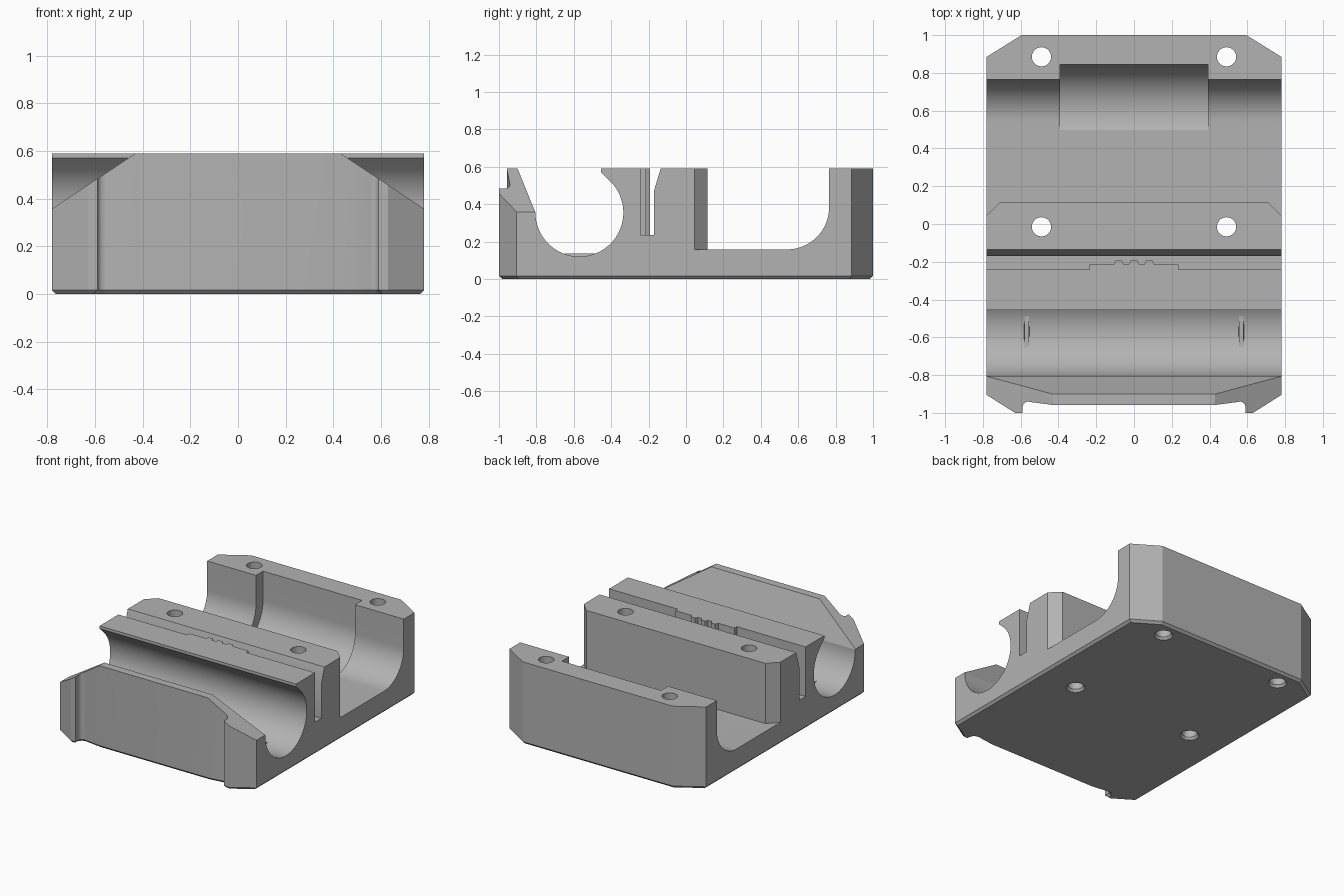
import bpy, bmesh
from math import sin, cos, radians

cube = bpy.data.objects.get("Cube")
if cube:
    bpy.data.objects.remove(cube, do_unlink=True)

TOP = 0.59    # block height
HALF = 0.78   # half width
OVER = 0.75   # cutters reach above the block

grey = bpy.data.materials.new("grey plastic")
grey.use_nodes = True
GREY = (0.45, 0.45, 0.45, 1)
grey.diffuse_color = GREY
grey.node_tree.nodes["Principled BSDF"].inputs["Base Color"].default_value = GREY


def arc(cu, cv, r, start, end, steps):
    angles = [radians(start + (end - start) * i / steps) for i in range(steps + 1)]
    return [(cu + r * cos(a), cv + r * sin(a)) for a in angles]


def prism(name, points, axis, lo, hi, bottom_bevel=0):
    """Extrude a profile along x (points y,z), y (points x,z) or z (points x,y)."""
    place = {"x": lambda u, v, w: (w, u, v),
             "y": lambda u, v, w: (u, w, v),
             "z": lambda u, v, w: (u, v, w)}[axis]
    bm = bmesh.new()
    face = bm.faces.new([bm.verts.new(place(u, v, lo)) for u, v in points])
    rim = list(face.edges)
    new = bmesh.ops.extrude_face_region(bm, geom=[face], use_keep_orig=True)["geom"]
    bmesh.ops.translate(bm, verts=[g for g in new if isinstance(g, bmesh.types.BMVert)],
                        vec=place(0, 0, hi - lo))
    bmesh.ops.recalc_face_normals(bm, faces=bm.faces[:])
    if bottom_bevel:
        bmesh.ops.bevel(bm, geom=rim, offset=bottom_bevel, segments=1, affect="EDGES")
    mesh = bpy.data.meshes.new(name)
    bm.to_mesh(mesh)
    bm.free()
    mesh.materials.append(grey)
    obj = bpy.data.objects.new(name, mesh)
    bpy.context.collection.objects.link(obj)
    return obj


def mirrored(points):
    return points + [(-u, v) for u, v in reversed(points)]


def combine(target, tool, operation="DIFFERENCE"):
    tool.hide_render = True
    mod = target.modifiers.new(tool.name, "BOOLEAN")
    mod.operation = operation
    mod.solver = "EXACT"
    mod.object = tool
    bpy.context.view_layer.objects.active = target
    bpy.ops.object.modifier_apply(modifier=mod.name)
    bpy.data.objects.remove(tool, do_unlink=True)


# Main block: chamfered back corners, two front ears beside a shallow recess
right_half = [(0.43, -0.958), (0.545, -0.943)]
right_half += arc(0.56, -0.97, 0.03, 90, 0, 5)
right_half += [(0.59, -1.0), (0.63, -1.0), (HALF, -0.905), (HALF, 0.885), (0.595, 1.0)]
body = prism("carriage_block", mirrored(right_half), "z", 0, TOP, bottom_bevel=0.017)

# Round rod channel with a sloped front wall and overhanging back lip
channel = [(-0.965, OVER)] + arc(-0.57, 0.355, 0.235, 180, 405, 60)
channel += [(-0.455, 0.57), (-0.455, OVER)]
combine(body, prism("rod_channel", channel, "x", -1, 1))

# Belt slot with a flared back edge
slot = [(-0.242, OVER), (-0.242, 0.235), (-0.17, 0.235), (-0.17, 0.475), (-0.087, OVER)]
combine(body, prism("belt_slot", slot, "x", -1, 1))

# Wide rear bay with a rounded back corner
bay = [(0.115, OVER), (0.115, 0.158)] + arc(0.54, 0.383, 0.225, 270, 360, 24) + [(0.765, OVER)]
combine(body, prism("rear_bay", bay, "x", -1, 1))

# Deeper pocket in the middle of the bay
pocket = [(0.45, OVER), (0.45, 0.383)] + arc(0.598, 0.383, 0.247, 220, 360, 36) + [(0.845, OVER)]
combine(body, prism("bay_pocket", pocket, "x", -0.393, 0.393))

for s in (-1, 1):
    # Sloped top on each front shoulder
    shoulder = [(s * 0.43, TOP), (s * 0.9, 0.279), (s * 0.9, OVER), (s * 0.43, OVER)]
    combine(body, prism("shoulder_slope", shoulder, "y", -1.1, -0.57))
    # Chamfered corner on the middle post, down to the bay floor
    corner = [(s * 0.69, 0.135), (s * 0.81, 0.015), (s * 0.81, 0.135)]
    combine(body, prism("post_chamfer", corner, "z", 0.158, OVER))
    # Small flat rib in the channel floor
    rib = [(s * 0.547, 0.08), (s * 0.557, 0.135), (s * 0.579, 0.135), (s * 0.589, 0.08)]
    combine(body, prism("channel_rib", rib, "y", -0.65, -0.49), "UNION")
    # Screw holes with a small countersink underneath
    for y in (0.885, -0.015):
        combine(body, prism("screw_hole", arc(s * 0.49, y, 0.051, 0, 345, 23), "z", -0.1, OVER))
        sink = prism("countersink", arc(s * 0.49, y, 0.07, 0, 345, 23), "z", -0.01, 0.02)
        for v in sink.data.vertices:
            if v.co.z > 0:
                v.co.x = s * 0.49 + (v.co.x - s * 0.49) * 0.7
                v.co.y = y + (v.co.y - y) * 0.7
        combine(body, sink)

# Toothed belt grip on the front wall of the slot
teeth = [(-0.235, -0.26), (-0.235, -0.215)]
for x in (-0.08, 0, 0.08):
    teeth += [(x - 0.026, -0.215), (x - 0.017, -0.193), (x + 0.017, -0.193), (x + 0.026, -0.215)]
teeth += [(0.235, -0.215), (0.235, -0.26)]
combine(body, prism("belt_teeth", teeth, "z", 0.2, TOP), "UNION")

# Smooth curved walls, keep edges sharp
bpy.ops.object.select_all(action="DESELECT")
body.select_set(True)
bpy.context.view_layer.objects.active = body
bpy.ops.object.shade_smooth_by_angle(angle=radians(20))
